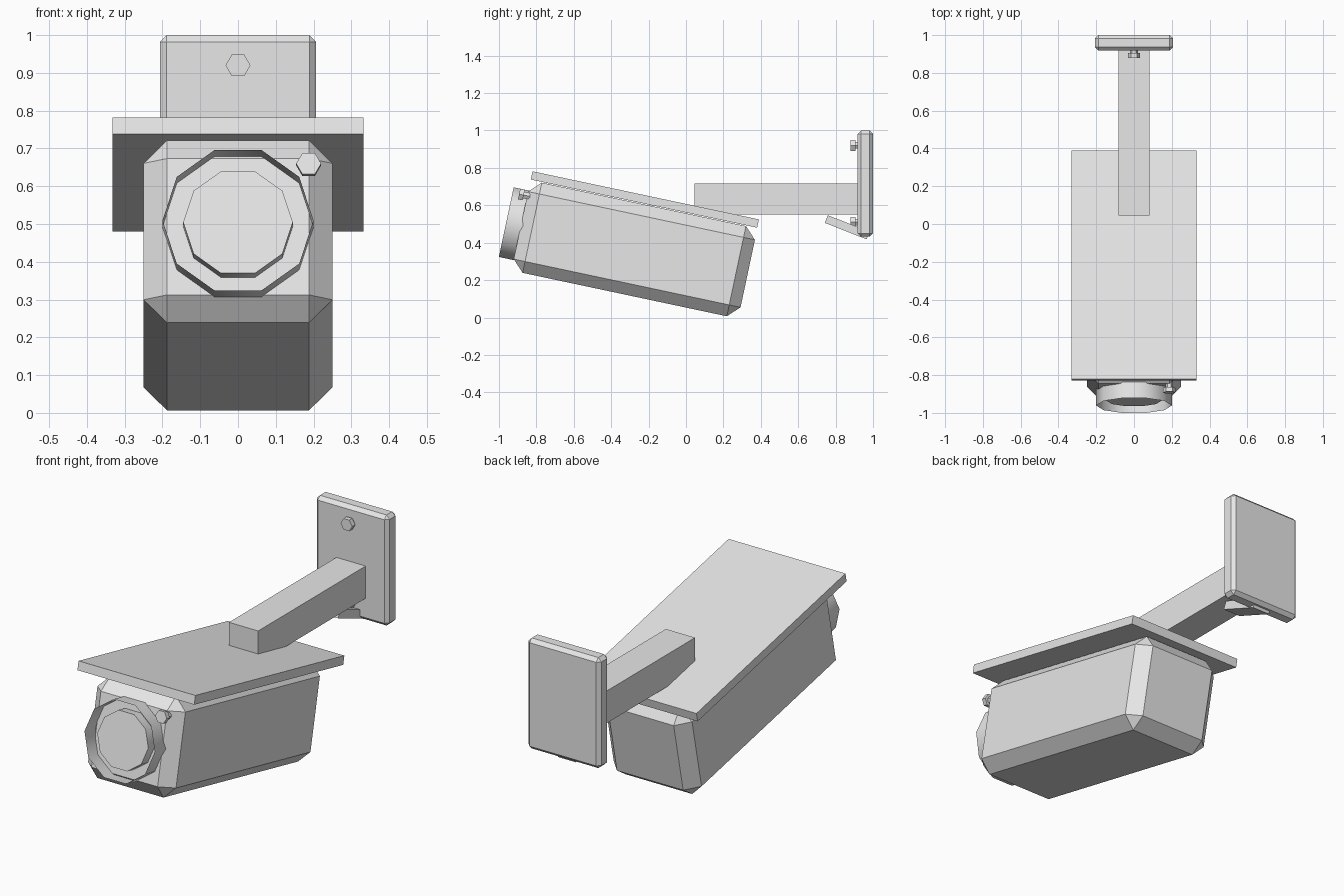
import bpy, bmesh
from math import radians, pi
from mathutils import Matrix, Vector

if "Cube" in bpy.data.objects:
    bpy.data.objects.remove(bpy.data.objects["Cube"])

grey = bpy.data.materials.new("light_grey")
grey.use_nodes = True
colour = (0.8, 0.8, 0.8, 1)
grey.diffuse_color = colour
grey.node_tree.nodes["Principled BSDF"].inputs["Base Color"].default_value = colour

LEVEL = Matrix.Identity(4)
TILT = Matrix.Rotation(radians(-12), 4, 'X')   # camera housing frame, nose up


def finish(bm, name, frame, smooth=False):
    bm.transform(frame)
    bmesh.ops.recalc_face_normals(bm, faces=bm.faces)
    mesh = bpy.data.meshes.new(name)
    bm.to_mesh(mesh)
    bm.free()
    mesh.materials.append(grey)
    obj = bpy.data.objects.new(name, mesh)
    bpy.context.collection.objects.link(obj)
    if smooth:
        bpy.ops.object.select_all(action='DESELECT')
        obj.select_set(True)
        bpy.context.view_layer.objects.active = obj
        bpy.ops.object.shade_smooth_by_angle(angle=radians(40))
    return obj


def box(name, half_x, y, z, frame=LEVEL, bevel=0):
    """Box centred on x, from y[0] to y[1] and z[0] to z[1], chamfered if asked."""
    bm = bmesh.new()
    bmesh.ops.create_cube(bm, size=1)
    for v in bm.verts:
        v.co = Vector((v.co.x * 2 * half_x,
                       y[0] if v.co.y < 0 else y[1],
                       z[0] if v.co.z < 0 else z[1]))
    if bevel:
        bmesh.ops.bevel(bm, geom=bm.edges[:], offset=bevel, segments=1, affect='EDGES')
    return finish(bm, name, frame)


def prism(name, sides, radius, x, y, z, frame=LEVEL, caps=True, smooth=False):
    """Regular prism along y, with a corner pointing to the side."""
    bm = bmesh.new()
    bmesh.ops.create_cone(bm, cap_ends=caps, segments=sides, radius1=radius,
                          radius2=radius, depth=y[1] - y[0])
    first = min(bm.verts, key=lambda v: v.co.z).co
    turn = Matrix.Rotation(-Vector((first.x, first.y)).angle_signed(Vector((1, 0))) * -1, 4, 'Z')
    bm.transform(Matrix.Translation((x, sum(y) / 2, z)) @ Matrix.Rotation(pi / 2, 4, 'X')
                 @ turn.inverted())
    return finish(bm, name, frame, smooth)


def bolt(name, x, y, z, frame=LEVEL):
    """Hexagonal head on a narrower stem, head front at y."""
    prism(name + "_head", 6, 0.033, x, (y, y + 0.025), z, frame)
    prism(name + "_stem", 6, 0.02, x, (y + 0.025, y + 0.06), z, frame)


# Tilted housing and sun shield
box("housing", 0.25, (-0.966, 0.274), (0.052, 0.545), TILT, bevel=0.062)
box("sun_shield", 0.332, (-0.965, 0.272), (0.549, 0.594), TILT)

# Open lens hood around a raised lens
prism("lens_hood", 10, 0.2, 0, (-1.046, -0.95), 0.299, TILT, caps=False, smooth=True)
prism("lens", 10, 0.145, 0, (-1.02, -0.95), 0.299, TILT, smooth=True)
bolt("front_bolt", 0.187, -1.01, 0.46, TILT)

# Wall plate, arm and bolts
box("wall_plate", 0.207, (0.918, 1.0), (0.432, 1.0), bevel=0.018)
box("arm", 0.083, (0.045, 0.93), (0.55, 0.716))
for name, height in (("upper_bolt", 0.92), ("lower_bolt", 0.51)):
    bolt(name, 0, 0.88, height)

# Sloping brace under the arm
brace_frame = Matrix.Translation((0, 0.742, 0.506)) @ Matrix.Rotation(radians(-21.5), 4, 'X')
box("brace", 0.05, (0, 0.24), (0, 0.044), brace_frame)
